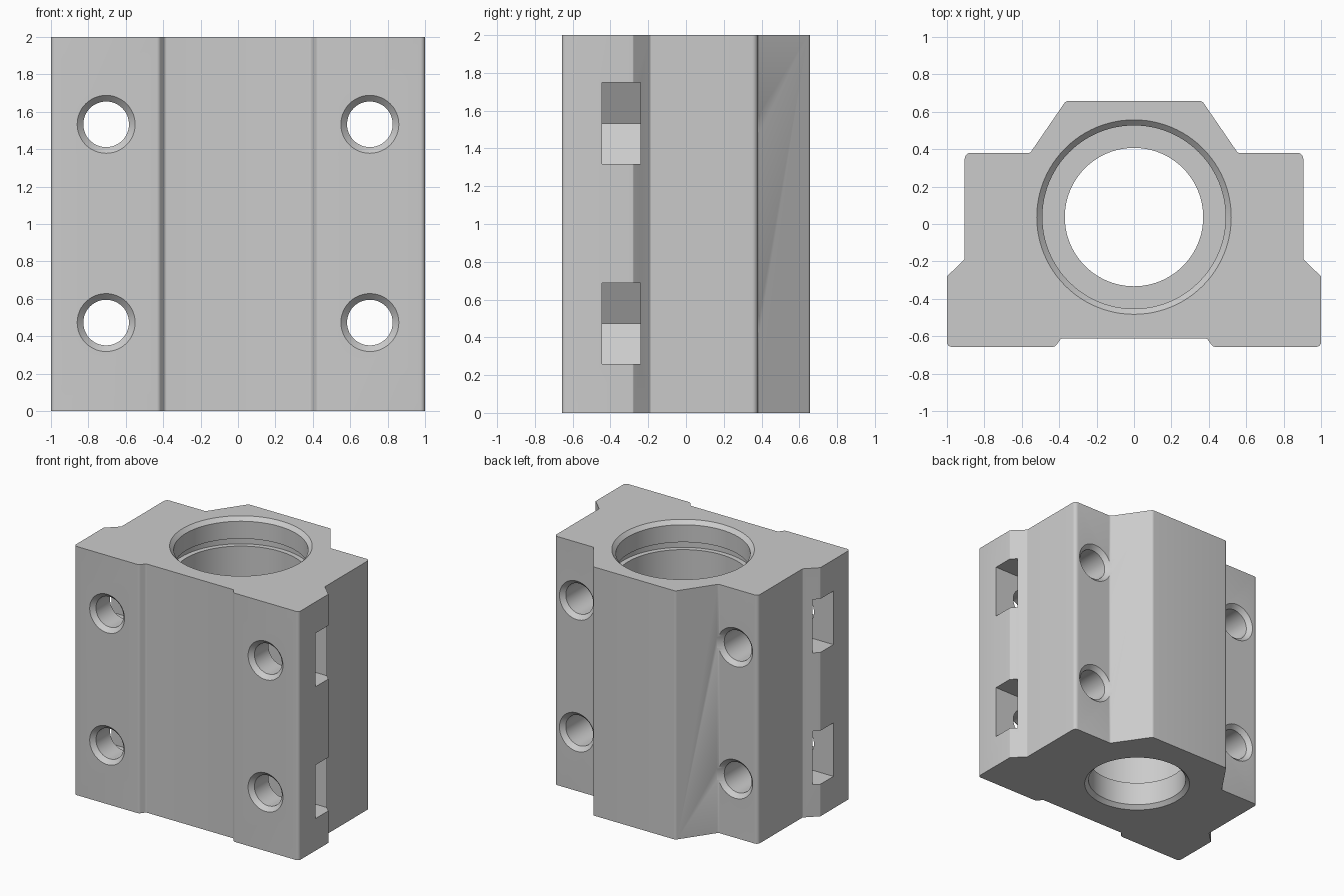
import bpy, bmesh
from math import sin, cos, tan, pi
from mathutils import Vector, Matrix

if "Cube" in bpy.data.objects:
    bpy.data.objects.remove(bpy.data.objects["Cube"], do_unlink=True)

metal = bpy.data.materials.new("plain grey")
metal.use_nodes = True
GREY = (0.6, 0.6, 0.6, 1)
metal.diffuse_color = GREY
metal.node_tree.nodes["Principled BSDF"].inputs["Base Color"].default_value = GREY


def make_object(name, bm):
    bmesh.ops.recalc_face_normals(bm, faces=bm.faces)
    mesh = bpy.data.meshes.new(name)
    bm.to_mesh(mesh)
    bm.free()
    mesh.materials.append(metal)
    obj = bpy.data.objects.new(name, mesh)
    bpy.context.collection.objects.link(obj)
    return obj


def rounded(corners, steps=5):
    """Replace each (x, y, radius) corner with a small arc."""
    out = []
    for i, (x, y, r) in enumerate(corners):
        p = Vector((x, y))
        a = (Vector(corners[i - 1][:2]) - p).normalized()
        b = (Vector(corners[(i + 1) % len(corners)][:2]) - p).normalized()
        if r == 0:
            out.append(p)
            continue
        half = a.angle(b) / 2
        centre = p + (a + b).normalized() * r / sin(half)
        start = p + a * r / tan(half) - centre
        sweep = start.angle_signed(p + b * r / tan(half) - centre)
        for k in range(steps + 1):
            t = -sweep * k / steps
            out.append(centre + Matrix.Rotation(t, 2) @ start)
    return out


def prism(name, outline, low, high, place=Matrix()):
    """Extrude an outline along z, then place it."""
    bm = bmesh.new()
    face = bm.faces.new([bm.verts.new((x, y, low)) for x, y in outline])
    new = bmesh.ops.extrude_face_region(bm, geom=[face])["geom"]
    bmesh.ops.translate(bm, vec=(0, 0, high - low),
                        verts=[v for v in new if isinstance(v, bmesh.types.BMVert)])
    bm.transform(place)
    return make_object(name, bm)


def lathe(name, profile, place, sides):
    """Solid of revolution about z from (radius, z) points."""
    bm = bmesh.new()
    rings = [[bm.verts.new((r * cos(2 * pi * k / sides), r * sin(2 * pi * k / sides), z))
              for k in range(sides)] for r, z in profile]
    for lo, hi in zip(rings, rings[1:]):
        for k in range(sides):
            n = (k + 1) % sides
            bm.faces.new((lo[k], lo[n], hi[n], hi[k]))
    bm.faces.new(rings[0])
    bm.faces.new(rings[-1])
    bm.transform(place)
    return make_object(name, bm)


# Housing cross-section: right half, mirrored to the left
half = [(0.39, -0.612, 0.02), (0.422, -0.657, 0.025), (1, -0.657, 0.025),
        (1, -0.28, 0.01), (0.905, -0.188, 0.01), (0.905, 0.38, 0.03),
        (0.555, 0.38, 0.02), (0.365, 0.657, 0.025)]
section = half + [(-x, y, r) for x, y, r in reversed(half)]
block = prism("bearing_block", rounded(section), 0, 2)

# Bearing bore: stop lip below, retaining-ring groove and chamfer above
bore = [(0.42, -0.02), (0.37, 0.03), (0.37, 0.22), (0.49, 0.22), (0.49, 1.77),
        (0.53, 1.77), (0.53, 1.83), (0.49, 1.83), (0.49, 1.97), (0.54, 2.02)]
cutters = [lathe("bore_cutter", bore, Matrix.Translation((0, 0.037, 0)), 96)]

# Screw holes chamfered at both ends, each with a pointed nut slot from the side
FRONT, BACK, C = -0.657, 0.38, 0.033
hole = [(0.165, FRONT - 0.01), (0.122, FRONT + C), (0.122, BACK - C), (0.165, BACK + 0.01)]
flat = 0.215
slot = [(-2 * flat / 3 ** 0.5, 0), (-flat / 3 ** 0.5, -flat), (0.5, -flat),
        (0.5, flat), (-flat / 3 ** 0.5, flat)]
for side in (-1, 1):
    for z in (0.473, 1.533):
        place = Matrix.Translation((side * 0.705, 0, z)) @ Matrix.Rotation(-pi / 2, 4, "X")
        cutters.append(lathe("hole_cutter", hole, place, 48))
        mirror = Matrix.Diagonal((side, 1, 1, 1))
        cutters.append(prism("slot_cutter", slot, -0.445, -0.24, place @ mirror))

# Cut everything out of the housing
bpy.context.view_layer.objects.active = block
for cutter in cutters:
    cutter.hide_render = True
    mod = block.modifiers.new("cut", "BOOLEAN")
    mod.operation = "DIFFERENCE"
    mod.solver = "EXACT"
    mod.object = cutter
    bpy.ops.object.modifier_apply(modifier=mod.name)
    bpy.data.objects.remove(cutter, do_unlink=True)

bpy.ops.object.select_all(action="DESELECT")
block.select_set(True)
bpy.ops.object.shade_smooth_by_angle(angle=pi / 6)
